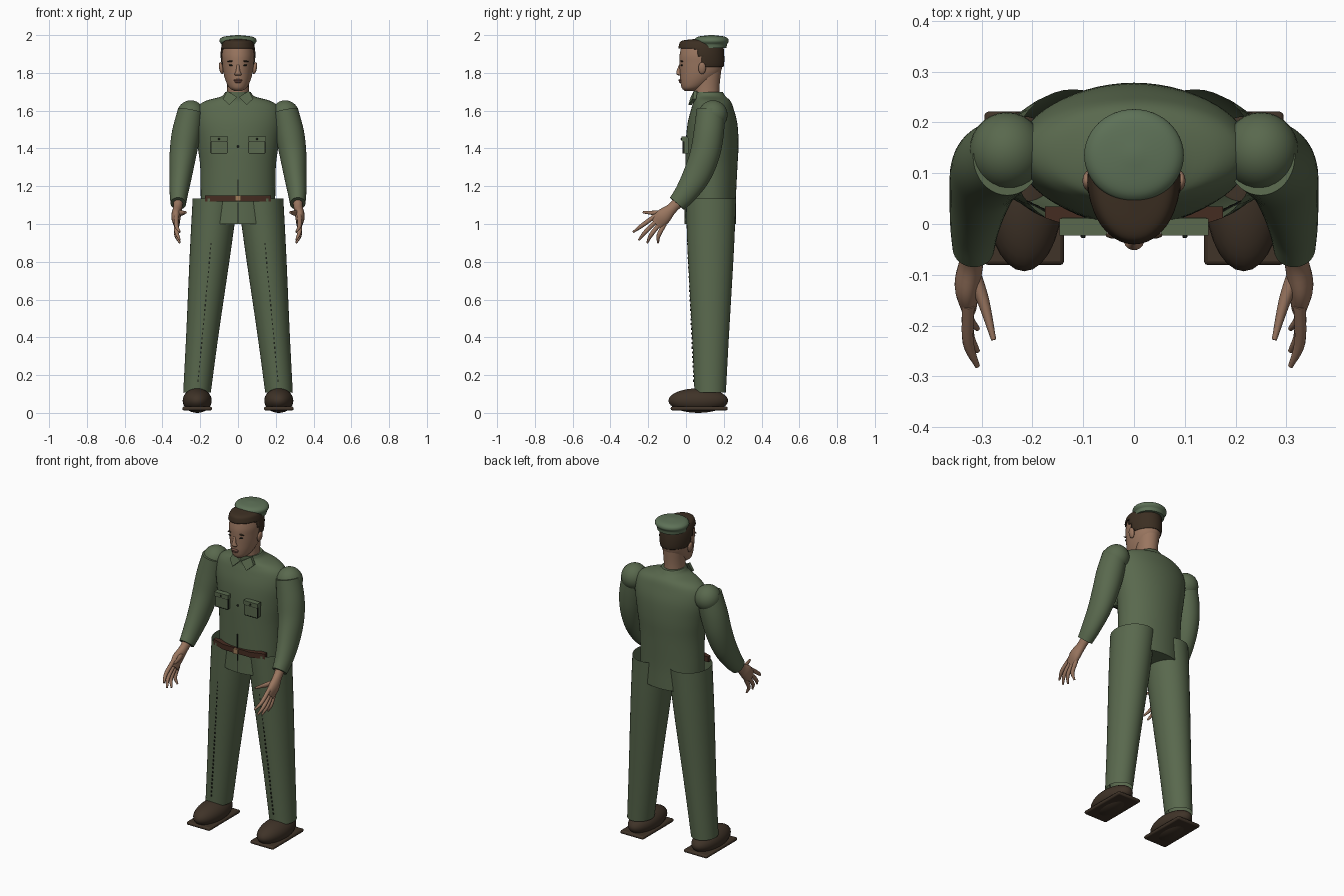
import bpy, bmesh
from math import cos, sin, pi, radians
from mathutils import Vector, Matrix

if "Cube" in bpy.data.objects:
    bpy.data.objects.remove(bpy.data.objects["Cube"], do_unlink=True)


def material(name, r, g, b):
    m = bpy.data.materials.new(name)
    m.use_nodes = True
    m.diffuse_color = (r, g, b, 1)
    bsdf = m.node_tree.nodes["Principled BSDF"]
    bsdf.inputs["Base Color"].default_value = (r, g, b, 1)
    bsdf.inputs["Roughness"].default_value = 0.8
    return m


GREEN = material("uniform_green", 0.10, 0.14, 0.075)
CAP = material("cap_green", 0.11, 0.165, 0.095)
SKIN = material("skin", 0.32, 0.18, 0.115)
LIP = material("lip", 0.22, 0.10, 0.075)
HAIR = material("hair_brown", 0.045, 0.028, 0.016)
LEATHER = material("leather_brown", 0.05, 0.033, 0.021)
BELT = material("belt_brown", 0.06, 0.025, 0.015)
BRASS = material("buckle_brass", 0.35, 0.20, 0.10)
DARK = material("dark_stitch", 0.012, 0.014, 0.01)
parts = []


def finish(bm, name, mat):
    bmesh.ops.recalc_face_normals(bm, faces=bm.faces[:])
    me = bpy.data.meshes.new(name)
    bm.to_mesh(me)
    bm.free()
    me.materials.append(mat)
    ob = bpy.data.objects.new(name, me)
    bpy.context.collection.objects.link(ob)
    parts.append(ob)
    return ob


def spline(keys, steps):
    """Catmull-Rom through tuples of centre and radii."""
    k = [Vector(p) for p in keys]
    k = [k[0] * 2 - k[1]] + k + [k[-1] * 2 - k[-2]]
    out = []
    for a, b, c, d in zip(k, k[1:], k[2:], k[3:]):
        for i in range(steps):
            t = i / steps
            out.append((b * 2 + (c - a) * t + (a * 2 - b * 5 + c * 4 - d) * t * t
                        + (b * 3 - a - c * 3 + d) * t ** 3) / 2)
    return out + [k[-2]]


def loft(name, keys, mat, side=1, follow=False, sides=40, steps=5, caps=True, keep=None):
    """Elliptical rings (x, y, z, rx, ry); rings turn with the path if follow."""
    pts = spline(keys, steps)
    bm, rings = bmesh.new(), []
    for i, p in enumerate(pts):
        u, v = Vector((1, 0, 0)), Vector((0, 1, 0))
        if follow:
            t = (pts[min(i + 1, len(pts) - 1)] - pts[max(i - 1, 0)])
            t = Vector(t[:3]).normalized()
            u = (u - t * u.dot(t)).normalized()
            v = t.cross(u)
        ring = []
        for j in range(sides):
            a = 2 * pi * j / sides
            co = Vector(p[:3]) + u * (max(p[3], 0.001) * cos(a)) + v * (max(p[4], 0.001) * sin(a))
            ring.append(bm.verts.new((co.x * side, co.y, co.z)))
        rings.append(ring)
    for r, s in zip(rings, rings[1:]):
        for j in range(sides):
            n = (j + 1) % sides
            bm.faces.new((r[j], r[n], s[n], s[j]))
    if caps:
        bm.faces.new(rings[0])
        bm.faces.new(rings[-1])
    if keep:
        drop = [f for f in bm.faces if not keep(f.calc_center_median())]
        bmesh.ops.delete(bm, geom=drop, context='FACES')
    return finish(bm, name, mat)


def ellipsoid(name, centre, radii, mat, tilt=0):
    bm = bmesh.new()
    bmesh.ops.create_uvsphere(bm, u_segments=28, v_segments=16, radius=1)
    m = Matrix.Translation(centre) @ Matrix.Rotation(radians(tilt), 4, 'Y') @ Matrix.Diagonal((*radii, 1))
    bm.transform(m)
    return finish(bm, name, mat)


def boxes(name, items, mat):
    """One mesh of boxes, each (centre, size)."""
    bm = bmesh.new()
    for c, s in items:
        bmesh.ops.create_cube(bm, size=1, matrix=Matrix.Translation(c) @ Matrix.Diagonal((*s, 1)))
    return finish(bm, name, mat)


def prism(name, pts, offset, mat):
    bm = bmesh.new()
    f = bm.faces.new([bm.verts.new(p) for p in pts])
    ext = bmesh.ops.extrude_face_region(bm, geom=[f])
    bmesh.ops.translate(bm, vec=offset, verts=[g for g in ext["geom"] if isinstance(g, bmesh.types.BMVert)])
    bmesh.ops.recalc_face_normals(bm, faces=bm.faces[:])
    return finish(bm, name, mat)


# Jacket body
loft("jacket", [(0, .128, 1.0, .195, .136), (0, .13, 1.13, .197, .134), (0, .134, 1.3, .2, .138),
                (0, .138, 1.42, .215, .14), (0, .14, 1.53, .23, .132), (0, .14, 1.61, .22, .112),
                (0, .138, 1.65, .175, .098), (0, .125, 1.675, .09, .086), (0, .115, 1.70, .066, .078)],
     GREEN, sides=56)
# Neck, head and hair
loft("neck", [(0, .11, 1.62, .06, .068), (0, .11, 1.72, .057, .067), (0, .115, 1.82, .062, .072)], SKIN)
loft("head", [(0, .02, 1.703, .018, .025), (0, .033, 1.72, .045, .055), (0, .055, 1.755, .064, .085),
              (0, .074, 1.80, .077, .107), (0, .08, 1.85, .083, .115), (0, .08, 1.90, .085, .113),
              (0, .08, 1.95, .07, .095), (0, .08, 1.972, .02, .03)], SKIN)
hair = loft("hair", [(0, .082, 1.815, .079, .112), (0, .083, 1.85, .088, .119), (0, .081, 1.90, .092, .121),
                     (0, .079, 1.945, .086, .117), (0, .079, 1.97, .07, .1), (0, .08, 1.98, .02, .03)],
            HAIR, steps=8, keep=lambda c: c.z > 1.93 - .1 * min(1, max(0, (c.y - .05) / .05)))
hair.modifiers.new("thickness", 'SOLIDIFY').thickness = .008

# Cap with a narrower band
loft("cap", [(0, .135, 1.932, .084, .079), (0, .135, 1.95, .087, .082), (0, .135, 1.957, .092, .086),
             (0, .135, 1.968, .098, .091), (0, .135, 1.982, .093, .086), (0, .135, 1.993, .07, .065),
             (0, .135, 2.0, .008, .008)], CAP, sides=48)

# Face
loft("nose", [(0, -.028, 1.845, .007, .008), (0, -.037, 1.81, .011, .013),
              (0, -.037, 1.793, .019, .013), (0, -.03, 1.785, .012, .008)], SKIN, sides=16)
ellipsoid("upper_lip", (0, -.031, 1.761, ), (.024, .009, .006), LIP)
ellipsoid("lower_lip", (0, -.029, 1.752), (.02, .009, .006), LIP)

# Belt, buckle, front seam and button
prism("belt", [(-.175, .012, 1.12), (-.09, -.016, 1.12), (.09, -.016, 1.12), (.175, .012, 1.12),
               (.175, .034, 1.12), (-.175, .034, 1.12)], (0, 0, .032), BELT)
boxes("belt_buckle", [((0, -.02, 1.136), (.03, .012, .03))], BRASS)
boxes("front_seam", [((0, -.004, 1.19), (.006, .008, .09)), ((0, 0, 1.06), (.004, .018, .11))], DARK)
ellipsoid("front_button", (0, -.003, 1.41), (.006, .006, .006), DARK)

for s, side in ((1, "left"), (-1, "right")):
    # Collar flap
    prism(side + "_collar_flap", [(s * .004, .025, 1.672), (s * .058, .042, 1.705), (s * .08, .036, 1.662),
                                  (s * .047, .012, 1.63)], (0, .018, 0), GREEN)
    # Chest pocket with a flap and dark outline
    x = s * .1
    boxes(side + "_pocket", [((x, -.002, 1.415), (.086, .03, .082))], GREEN)
    boxes(side + "_pocket_flap", [((x, -.006, 1.452), (.094, .034, .024))], GREEN)
    boxes(side + "_pocket_edge", [((x, -.015, 1.438), (.09, .012, .004)), ((x, -.014, 1.374), (.086, .01, .003)),
                                  ((x + .043, -.013, 1.405), (.003, .01, .06)),
                                  ((x - .043, -.013, 1.405), (.003, .01, .06))], DARK)
    ellipsoid(side + "_pocket_button", (x, -.024, 1.45), (.005, .004, .005), DARK)

    # Eye, brow and ear
    ellipsoid(side + "_eye", (s * .034, -.022, 1.84), (.014, .006, .005), DARK, s * -8)
    ellipsoid(side + "_brow", (s * .036, -.022, 1.862), (.02, .007, .004), HAIR, s * 6)
    ellipsoid(side + "_ear", (s * .089, .085, 1.825), (.011, .02, .032), SKIN, s * 10)

    # Sleeve and shoulder
    ellipsoid(side + "_shoulder", (s * .25, .143, 1.578), (.074, .077, .077), GREEN)
    loft(side + "_sleeve", [(.25, .132, 1.6, .068, .076), (.274, .12, 1.48, .076, .08),
                            (.291, .1, 1.37, .071, .079), (.303, .058, 1.26, .06, .074),
                            (.313, .0, 1.165, .049, .06), (.316, -.048, 1.108, .041, .049)],
         GREEN, s, True)

    # Hand: palm, four fingers and thumb
    loft(side + "_palm", [(.316, -.035, 1.122, .026, .03), (.32, -.075, 1.082, .024, .029),
                          (.328, -.12, 1.04, .025, .042), (.325, -.158, 1.0, .016, .038)],
         SKIN, s, True, 20)
    fingers = [("index", (-.18, 1.025), (-.28, .957)), ("middle", (-.168, 1.005), (-.25, .915)),
               ("ring", (-.152, .99), (-.206, .9)), ("little", (-.133, .98), (-.148, .9))]
    for label, (y0, z0), (y1, z1) in fingers:
        loft(f"{side}_{label}_finger",
             [(.326, y0 + .02, z0 + .02, .012, .012), (.326, (y0 + y1) / 2 - .004, (z0 + z1) / 2, .011, .011),
              (.308, y1, z1, .005, .005)], SKIN, s, True, 12)
    loft(side + "_thumb", [(.32, -.09, 1.06, .016, .018), (.297, -.15, 1.058, .012, .014),
                           (.276, -.228, 1.062, .005, .006)], SKIN, s, True, 12)

    # Trouser leg, open at the waist
    loft(side + "_trouser_leg", [(.217, .128, .108, .073, .083), (.188, .13, .42, .086, .098),
                                 (.147, .131, .85, .108, .122), (.12, .132, 1.135, .12, .133)],
         GREEN, s, caps=False)
    # Row of stitches down the leg front
    row = []
    for i in range(30):
        z = .17 + .025 * i
        f = (1.135 - z) / 1.027
        row.append(((s * (.12 + .097 * f), f * .046 - .001, z), (.006, .008, .011)))
    boxes(side + "_leg_stitches", row, DARK)

    # Shoe and sole
    ellipsoid(side + "_shoe", (s * .216, .065, .065), (.077, .158, .065), LEATHER)
    sole = boxes(side + "_sole", [((s * .216, .07, .023), (.157, .302, .02))], LEATHER)
    bev = sole.modifiers.new("rounding", 'BEVEL')
    bev.width, bev.segments = .008, 2

# Smooth rounded parts, keep creases crisp
bpy.ops.object.select_all(action='DESELECT')
for ob in parts:
    ob.select_set(True)
bpy.context.view_layer.objects.active = parts[0]
bpy.ops.object.shade_smooth_by_angle(angle=radians(40))
